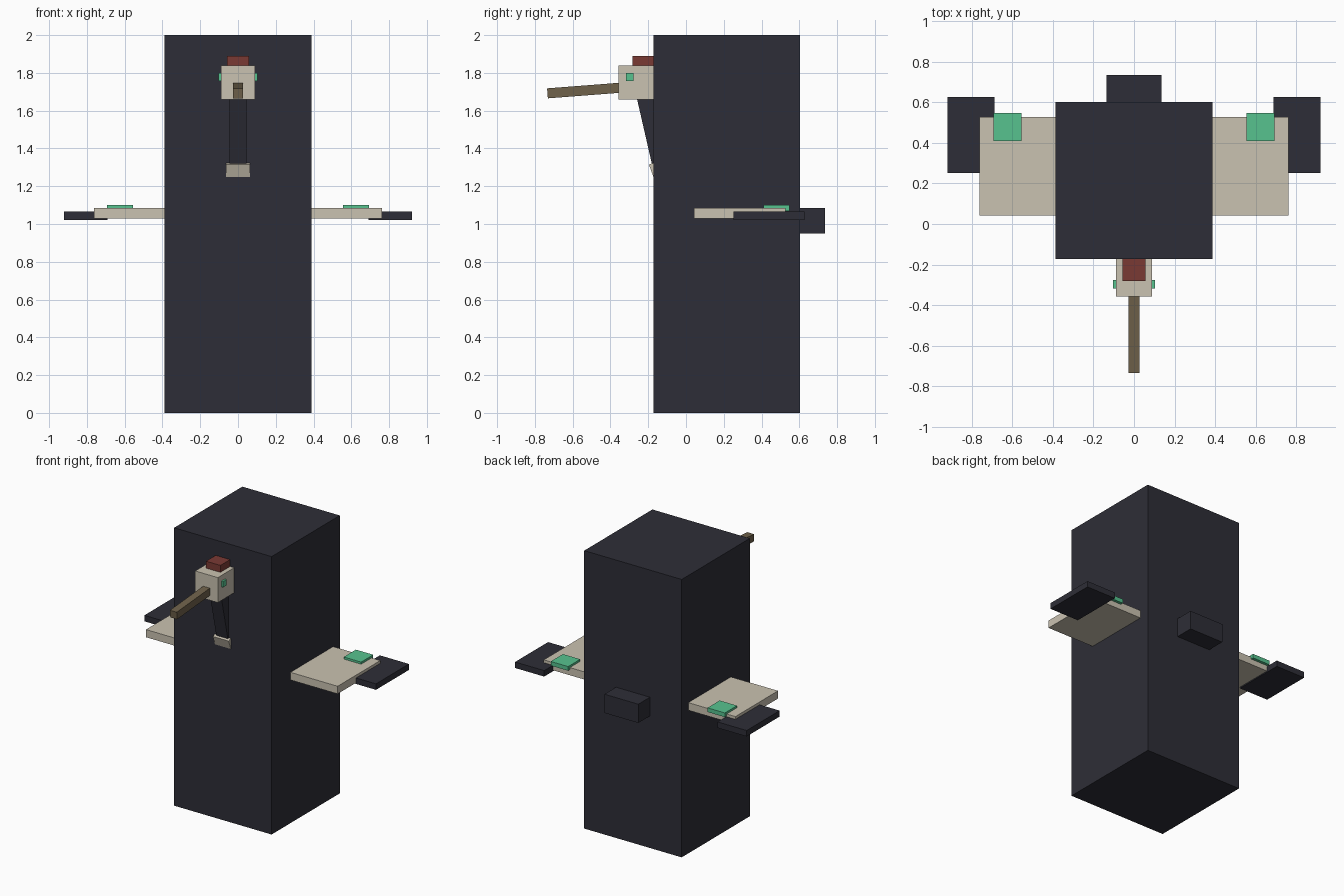
import bpy
from math import radians

cube = bpy.data.objects.get("Cube")
if cube:
    bpy.data.objects.remove(cube, do_unlink=True)


def make_material(name, rgb):
    mat = bpy.data.materials.new(name)
    mat.use_nodes = True
    colour = (*rgb, 1.0)
    mat.diffuse_color = colour
    mat.node_tree.nodes["Principled BSDF"].inputs["Base Color"].default_value = colour
    return mat


charcoal = make_material("charcoal", (0.027, 0.027, 0.038))
cream = make_material("cream", (0.59, 0.54, 0.44))
green = make_material("green", (0.095, 0.54, 0.275))
red = make_material("dark red", (0.195, 0.042, 0.034))
brown = make_material("brown", (0.16, 0.122, 0.07))


def block(name, centre, size, mat, tilt=0):
    """Flat-faced box, optionally tilted about the x axis."""
    bpy.ops.mesh.primitive_cube_add(size=1, location=centre)
    obj = bpy.context.object
    obj.name = name
    obj.scale = size
    bpy.ops.object.transform_apply(location=False, rotation=False, scale=True)
    obj.rotation_euler.x = radians(tilt)
    obj.data.materials.append(mat)
    return obj


def span(name, xs, ys, zs, mat):
    """Box given by its limits on each axis."""
    limits = (xs, ys, zs)
    return block(name, [(min(r) + max(r)) / 2 for r in limits],
                 [max(r) - min(r) for r in limits], mat)


# Body and tail
span("body", (-0.388, 0.388), (-0.172, 0.603), (0, 2), charcoal)
span("tail", (-0.135, 0.135), (0.56, 0.735), (0.95, 1.085), charcoal)

# Head, crest and beak
span("head", (-0.09, 0.09), (-0.358, -0.165), (1.66, 1.84), cream)
span("crest", (-0.057, 0.057), (-0.282, -0.165), (1.83, 1.89), red)
block("beak", (0, -0.5355, 1.707), (0.054, 0.397, 0.053), brown, 4.4)

# Sloping neck and its pale lower band
block("neck", (0, -0.159, 1.493), (0.092, 0.12, 0.44), charcoal, 12.9)
block("neck_band", (0, -0.151, 1.278), (0.126, 0.06, 0.10), cream, 20)

# Eyes and wings on both sides
for side, label in ((1, "left"), (-1, "right")):
    def mirrored(part, x0, x1, ys, zs, mat):
        span(f"{label}_{part}", (side * x0, side * x1), ys, zs, mat)

    mirrored("eye", 0.07, 0.104, (-0.318, -0.277), (1.758, 1.80), green)
    mirrored("wing", 0.35, 0.763, (0.043, 0.528), (1.03, 1.085), cream)
    mirrored("wing_tip", 0.69, 0.922, (0.252, 0.627), (1.022, 1.065), charcoal)
    mirrored("wing_patch", 0.555, 0.693, (0.41, 0.548), (1.07, 1.10), green)
